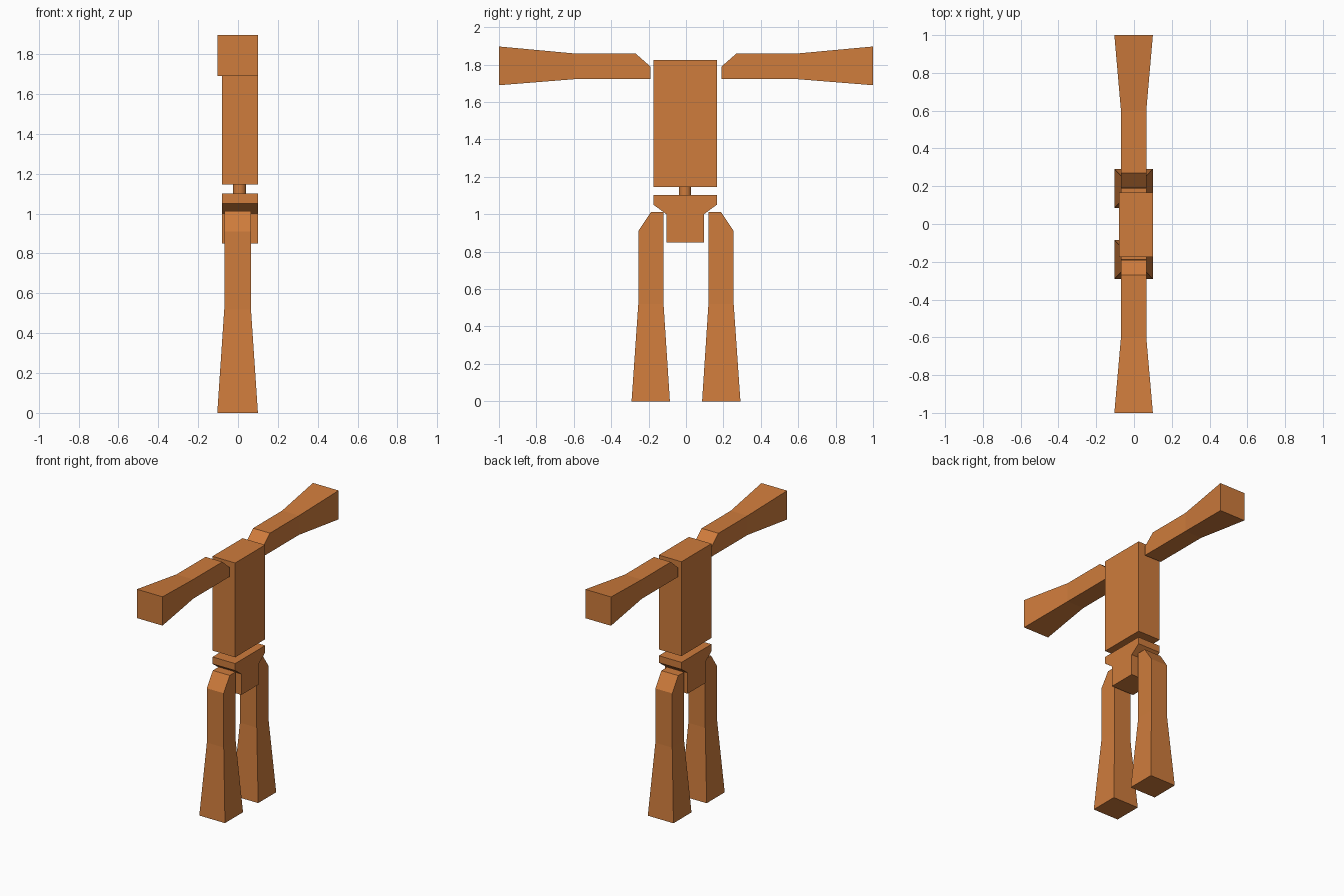
import bpy, bmesh
from mathutils import Vector

cube = bpy.data.objects.get("Cube")
if cube:
    bpy.data.objects.remove(cube, do_unlink=True)

# Single wood-orange colour
wood = bpy.data.materials.new("orange_wood")
wood.use_nodes = True
colour = (0.62, 0.20, 0.045, 1)
wood.diffuse_color = colour
wood.node_tree.nodes["Principled BSDF"].inputs["Base Color"].default_value = colour


def loft(name, sections, axis="z", side=1, cx=0.0):
    """Join rectangles (along, low, high, half_width) stacked along z or y."""
    bm = bmesh.new()
    rings = []
    for along, low, high, half in sections:
        ring = []
        for sx, across in ((-1, low), (1, low), (1, high), (-1, high)):
            y, z = (across, along) if axis == "z" else (along, across)
            ring.append(bm.verts.new(Vector((cx + sx * half, side * y, z))))
        rings.append(ring)
    for a, b in zip(rings, rings[1:]):
        for i in range(4):
            j = (i + 1) % 4
            bm.faces.new((a[i], a[j], b[j], b[i]))
    bm.faces.new(rings[0])
    bm.faces.new(rings[-1])
    bmesh.ops.recalc_face_normals(bm, faces=bm.faces)
    mesh = bpy.data.meshes.new(name)
    bm.to_mesh(mesh)
    bm.free()
    mesh.materials.append(wood)
    obj = bpy.data.objects.new(name, mesh)
    bpy.context.collection.objects.link(obj)
    return obj


# Torso and stepped pelvis
loft("torso", [(1.147, -0.175, 0.166, 0.09), (1.825, -0.175, 0.166, 0.09)], cx=0.01)
loft("pelvis", [(0.85, -0.105, 0.096, 0.09), (1.0, -0.105, 0.096, 0.09),
                (1.052, -0.175, 0.166, 0.09), (1.102, -0.175, 0.166, 0.09)], cx=0.01)

# Waist peg
bpy.ops.mesh.primitive_cylinder_add(vertices=32, radius=0.033, depth=0.06,
                                    location=(0.008, -0.005, 1.125))
waist = bpy.context.object
waist.name = "waist_peg"
waist.data.materials.append(wood)
bpy.ops.object.shade_smooth_by_angle()

# Flared arms and legs with a chamfered joint end
arm = [(0.19, 1.722, 1.79, 0.067), (0.27, 1.722, 1.86, 0.067),
       (0.60, 1.722, 1.86, 0.067), (1.0, 1.69, 1.897, 0.102)]
leg = [(0.0, 0.086, 0.291, 0.102), (0.52, 0.12, 0.255, 0.067),
       (0.91, 0.12, 0.255, 0.067), (1.012, 0.12, 0.187, 0.067)]
for label, side in (("front", -1), ("back", 1)):
    loft(label + "_arm", arm, "y", side, cx=-0.002)
    loft(label + "_leg", leg, "z", side, cx=-0.002)
